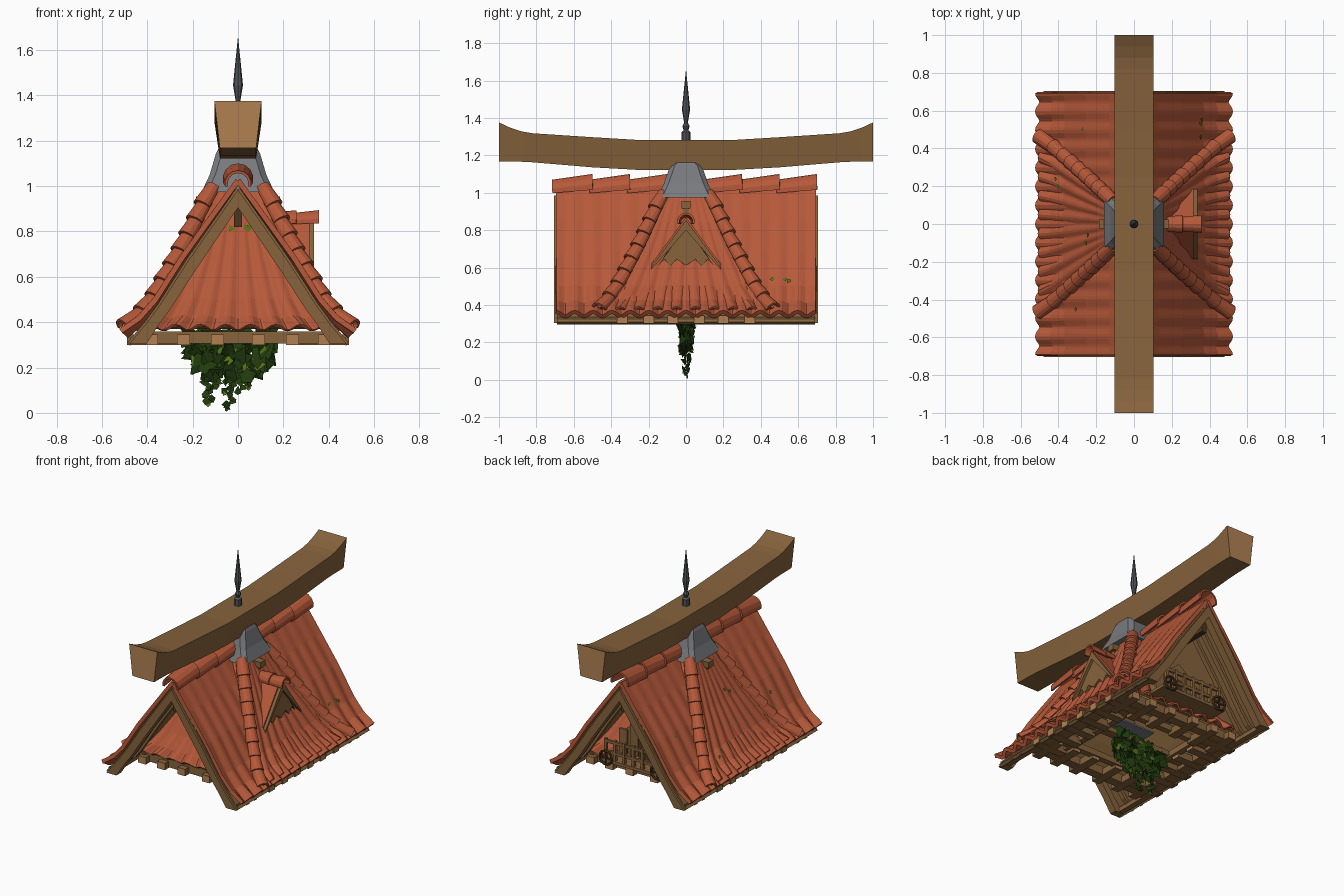
import bpy, math, random
from mathutils import Vector, Matrix

if "Cube" in bpy.data.objects:
    bpy.data.objects.remove(bpy.data.objects["Cube"])
random.seed(4)

def material(name, c):
    m = bpy.data.materials.new(name)
    m.diffuse_color = (*c, 1)
    m.use_nodes = True
    m.node_tree.nodes["Principled BSDF"].inputs["Base Color"].default_value = m.diffuse_color
    return m

TILE = material("terracotta", (.47, .10, .042))
WOOD = material("brown wood", (.24, .125, .045))
PALE = material("pale cut wood", (.44, .22, .085))
DARK = material("dark wood", (.075, .036, .014))
GREY = material("grey metal", (.19, .195, .21))
IRON = material("dark iron", (.085, .088, .10))
LEAF = material("ivy green", (.015, .045, .004))
MOSS = material("moss green", (.09, .16, .008))

def mesh(name, verts, faces, *mats, thick=0):
    me = bpy.data.meshes.new(name)
    me.from_pydata([tuple(v) for v in verts], [], faces)
    ob = bpy.data.objects.new(name, me)
    bpy.context.collection.objects.link(ob)
    for m in mats:
        me.materials.append(m)
    if thick:
        mod = ob.modifiers.new("thickness", 'SOLIDIFY')
        mod.thickness, mod.offset = thick, 0
    return ob

def loft(name, rings, *mats):
    """Closed skin through equal-sized rings, capped at both ends."""
    n = len(rings[0])
    f = [(i*n+j, i*n+(j+1) % n, (i+1)*n+(j+1) % n, (i+1)*n+j)
         for i in range(len(rings)-1) for j in range(n)]
    f += [tuple(range(n))[::-1], tuple(range((len(rings)-1)*n, len(rings)*n))]
    return mesh(name, [v for r in rings for v in r], f, *mats)

def box(name, x, y, z, *mats):
    return loft(name, [[(x[0], y[0], h), (x[1], y[0], h), (x[1], y[1], h), (x[0], y[1], h)] for h in z], *mats)

def grid(name, rows, mat, thick=0):
    n = len(rows[0])
    f = [(i*n+j, i*n+j+1, (i+1)*n+j+1, (i+1)*n+j) for i in range(len(rows)-1) for j in range(n-1)]
    return mesh(name, [v for r in rows for v in r], f, mat, thick=thick)

def pale_ends(ob, axis):
    for p in ob.data.polygons:
        p.material_index = int(abs(p.normal[axis]) > .8)

def tiles(name, path, r0, r1, lift, up):
    """Overlapping half-round tiles, one for each path segment."""
    v, f, n = [], [], 9
    for a, b in zip(path, path[1:]):
        a, b = Vector(a), Vector(b)
        d = (b-a).normalized()
        side = d.cross(Vector(up)).normalized()
        top = side.cross(d)
        for p, r in ((a - d*.015, r0), (b + top*lift + d*.012, r1)):
            for k in range(n):
                t = math.radians(-15 + 210*k/(n-1))
                v.append(p + side*r*math.cos(t) + top*r*math.sin(t))
        o = len(v) - 2*n
        f += [(o+k, o+k+1, o+n+k+1, o+n+k) for k in range(n-1)]
    ob = mesh(name, v, f, TILE, thick=.012)
    return ob

# main roof: wavy tile sheets, wooden lining, rafters and barge boards
ROOF = [(.0, 1.025), (.12, .855), (.245, .68), (.36, .495), (.43, .41), (.505, .35)]
AMP = [0, .003, .004, .006, .010, .017]
BOARD = [(0, .985), (.22, .67), (.345, .475), (.40, .40), (.48, .303)]
INNER = [(0, .905), (.19, .625), (.30, .455), (.345, .395), (.405, .303)]
for s, side in ((1, "right"), (-1, "left")):
    rows = []
    for (x, z), a in zip(ROOF, AMP):
        rows.append([])
        for k in range(113):
            w = a*math.cos(k/112*28*math.pi)
            rows[-1].append((s*(x + w*.7), -.695 + 1.39*k/112, z + w*.7))
    grid(side+"_roof_tiles", rows, TILE, thick=.024)
    grid(side+"_roof_lining", [[(s*x, -.69, z), (s*x, .69, z)] for x, z in BOARD], WOOD, thick=.02)
    for y0, y1 in ((-.705, -.655), (.655, .705)):
        rings = []
        for (x, z), (xi, zi) in zip(BOARD, INNER):
            rings.append([(s*x, y0, z), (s*x, y1, z), (s*xi, y1, zi), (s*xi, y0, zi)])
        loft(side+"_barge_board", rings, WOOD)
    for y in (-.58, -.5, .5, .58):
        loft(side+"_rafter", [[(s*x, y-.015, z-.005), (s*x, y+.015, z-.005),
             (s*x, y+.015, max(z-.05, .3)), (s*x, y-.015, max(z-.05, .3))] for x, z in BOARD], WOOD)
    box(side+"_eave_beam", sorted((s*.43, s*.475)), (-.69, .69), (.305, .335), WOOD)
box("ridge_purlin", (-.018, .018), (-.66, .66), (.82, .91), DARK)
for i in range(7):
    y = -.70 + i*.2
    tiles("ridge_tile", [(0, y, 1.012), (0, y+.19, 1.018)], .052, .062, .014, (0, 0, 1))

# steep hipped roof crossing the main roof
HZ = [.99, .84, .70, .50, .42, .375]
HX = [.11, .185, .255, .37, .435, .495]
HY = [.12, .19, .255, .36, .415, .455]
def hip_faces(name, mat, inset, amp, thick):
    for axis in (0, 1):
        out, wide = (HX, HY) if axis == 0 else (HY, HX)
        for s in (1, -1):
            rows = []
            for i, z in enumerate(HZ):
                row = []
                for k in range(73):
                    t = k/36 - 1
                    w = amp*AMP[i]*math.cos(k/72*18*math.pi)
                    p, q = s*(out[i] - inset + w*.7), t*(wide[i] - inset)
                    row.append((p, q, z + w*.7) if axis == 0 else (q, p, z + w*.7))
                rows.append(row)
            grid(name, rows, mat, thick)
hip_faces("hip_roof_tiles", TILE, 0, 1, .012)
hip_faces("hip_roof_lining", WOOD, .022, 0, .012)
def hip_point(t):
    t = t*(len(HZ)-1)
    i = min(int(t), len(HZ)-2)
    u = t - i
    return [L[i]*(1-u) + L[i+1]*u for L in (HX, HY, HZ)]
def at_height(z):
    for i in range(len(HZ)-1):
        if HZ[i+1] <= z:
            return hip_point((i + (HZ[i]-z)/(HZ[i]-HZ[i+1]))/(len(HZ)-1))
    return hip_point(1)
for sx in (1, -1):
    for sy in (1, -1):
        path = []
        for i in range(10):
            x, y, z = at_height(.985 - .61*i/9)
            path.append((sx*x, sy*y, z))
        tiles("hip_tile", path, .028, .036, .012, (sx*.6, sy*.6, .55))

# base frame with projecting joists
for s in (1, -1):
    box("base_side_beam", sorted((s*.38, s*.44)), (-.44, .44), (.305, .355), WOOD)
    box("base_end_beam", (-.44, .44), sorted((s*.37, s*.43)), (.305, .36), WOOD)
    box("inner_side_beam", sorted((s*.25, s*.29)), (-.37, .37), (.32, .36), WOOD)
    box("inner_end_beam", (-.38, .38), sorted((s*.24, s*.28)), (.32, .36), WOOD)
    for c in (-.38, -.24, -.09, .09, .24, .38):
        pale_ends(box("end_joist", (c-.028, c+.028), sorted((s*.25, s*.47)), (.30, .345), WOOD, PALE), 1)
    for c in (-.34, -.2, -.07, .07, .2, .34):
        pale_ends(box("side_joist", sorted((s*.27, s*.49)), (c-.028, c+.028), (.30, .345), WOOD, PALE), 0)
box("middle_beam", (-.38, .38), (-.03, .03), (.33, .36), WOOD)
for y in (-.12, .12):
    box("ceiling_plate", (-.2, .2), (y-.07, y+.07), (.50, .51), GREY)

# metal saddle, carved top beam and spike
def chamfered(hx, hy, z, c=.025):
    return [(hx, -hy+c, z), (hx, hy-c, z), (hx-c, hy, z), (-hx+c, hy, z),
            (-hx, hy-c, z), (-hx, -hy+c, z), (-hx+c, -hy, z), (hx-c, -hy, z)]
loft("metal_saddle", [chamfered(.16, .152, .975), chamfered(.125, .118, 1.05),
     chamfered(.097, .085, 1.145), chamfered(.088, .07, 1.163)], GREY)
half = [(.25, 1.282, 1.122), (.5, 1.297, 1.136), (.82, 1.318, 1.163), (.88, 1.328, 1.166), (.94, 1.348, 1.167), (1, 1.376, 1.168)]
beam = [(-y, t, b) for y, t, b in half[::-1]] + half
pale_ends(loft("top_beam", [[(.104, y, t), (-.104, y, t), (-.08, y, b), (.08, y, b)] for y, t, b in beam], WOOD, PALE), 1)
spike = [(.024, 1.27), (.024, 1.325), (.012, 1.335), (.02, 1.355), (.01, 1.375), (.022, 1.445), (.001, 1.652)]
loft("roof_spike", [[(r*math.cos(k*math.pi/4), r*math.sin(k*math.pi/4), z) for k in range(8)] for r, z in spike], IRON)
for s in (1, -1):
    box("saddle_bracket", sorted((s*.12, s*.185)), (-.025, .025), (.915, .955), WOOD)
    box("bracket_strut", sorted((s*.13, s*.165)), (-.015, .015), (.85, .92), WOOD)

# small dormer on the right slope
for s in (1, -1):
    def slab(x0, x1, drop0, drop1, foot):
        return [[(x0, 0, .86-drop0), (x1, 0, .86-drop0), (x1, 0, .86-drop1), (x0, 0, .86-drop1)],
                [(x0, s*.185, .61-drop0), (foot, s*.185, .61-drop0),
                 (foot, s*.185, .60-drop1*.2), (x0, s*.185, .60-drop1*.2)]]
    loft("dormer_roof", slab(.12, .315, -.01, .012, .315), TILE)
    loft("dormer_barge", slab(.29, .335, .006, .06, .335), WOOD)
points = [(0, .82), (.15, .61), (.115, .645), (.085, .605), (.05, .645), (0, .61),
          (-.05, .645), (-.085, .605), (-.115, .645), (-.15, .61)]
loft("dormer_panel", [[(x, y, z) for y, z in points] for x in (.295, .318)], WOOD)
loft("dormer_recess", [[(x, y, z) for y, z in ((0, .82), (.16, .6), (-.16, .6))] for x in (.25, .29)], DARK)
tiles("dormer_ridge_tile", [(.16, 0, .845), (.245, 0, .842), (.345, 0, .842)], .032, .042, .004, (0, 0, 1))

# timber balcony in the back gable
wall = [(-.2, .40), (.2, .40), (.17, .56), (0, .70), (-.17, .56)]
loft("balcony_wall", [[(x, y, z) for x, z in wall] for y in (.30, .425)], WOOD)
for i in range(5):
    x = -.16 + i*.08
    box("wall_plank", (x-.03, x+.03), (.42, .435), (.41, .575 if i in (0, 4) else .625), WOOD)
box("balcony_doorway", (-.045, .045), (.43, .438), (.42, .58), DARK)
box("balcony_deck", (-.24, .24), (.40, .565), (.395, .415), WOOD)
for z in (.455, .525):
    box("balcony_rail", (-.215, .215), (.545, .56), (z, z+.018), WOOD)
for i in range(7):
    x = -.204 + i*.068
    box("baluster", (x-.009, x+.009), (.542, .562), (.41, .55), WOOD)
for s in (1, -1):
    bpy.ops.mesh.primitive_torus_add(location=(s*.19, .575, .43), rotation=(math.pi/2, 0, 0), major_radius=.045,
                                     minor_radius=.008, major_segments=14, minor_segments=6)
    bpy.context.object.name = "balcony_wheel"
    bpy.context.object.data.materials.append(DARK)
    box("wheel_spoke", (s*.19-.045, s*.19+.045), (.571, .579), (.426, .434), DARK)
    box("wheel_spoke", (s*.19-.004, s*.19+.004), (.571, .579), (.385, .475), DARK)

# hanging ivy and patches of moss
def leaves(name, spots, mat):
    v, f = [], []
    for p, size, normal in spots:
        q = Vector(normal).to_track_quat('Z', 'Y') @ Matrix.Rotation(random.uniform(0, 6.28), 3, 'Z').to_quaternion()
        o = len(v)
        v += [Vector(p) + q @ Vector((x*size, y*size, z*size)) for x, y, z in
              ((0, -.6, 0), (.5, -.25, .12), (.3, .15, 0), (0, .65, -.1), (-.3, .15, 0), (-.5, -.25, .12))]
        f.append(tuple(range(o, o+6)))
    mesh(name, v, f, mat)
def wild():
    return (random.uniform(-.7, .7), random.choice((-1, 1)), random.uniform(-.6, .6))
strands = [(-.21, .25), (-.17, .19), (-.13, .04), (-.10, .12), (-.04, .02), (0, .09), (.04, .12), (.10, .16), (.13, .2)]
ivy = []
for x, low in strands:
    z = .35
    while z > low:
        ivy.append(((x + random.uniform(-.02, .02), random.uniform(-.03, .035)*(.4 + z*2), z),
                    random.uniform(.025, .04) if z < .15 else random.uniform(.05, .08), wild()))
        z -= .012
leaves("hanging_ivy", ivy, LEAF)
leaves("ivy_highlights", [((p[0], p[1]*1.1, p[2]-.01), s*.7, wild()) for p, s, n in ivy[::6]], MOSS)
moss = [((x, -.21, .815), .03, (0, -1, .4)) for x in (-.03, .035, .05)]
for s, y, z in ((1, .46, .53), (1, .53, .53), (1, .55, .52), (1, -.33, .6), (-1, .2, .48), (-1, .24, .46),
                (-1, -.06, .75), (-1, -.1, .73), (-1, -.45, .6), (-1, .5, .66)):
    x = at_height(z)[0] if abs(y) < .3 else .245 + (.68-z)*.622
    moss.append(((s*(x+.014), y, z+.008), .024, (s*.83, 0, .55)))
leaves("moss_patches", moss, MOSS)
